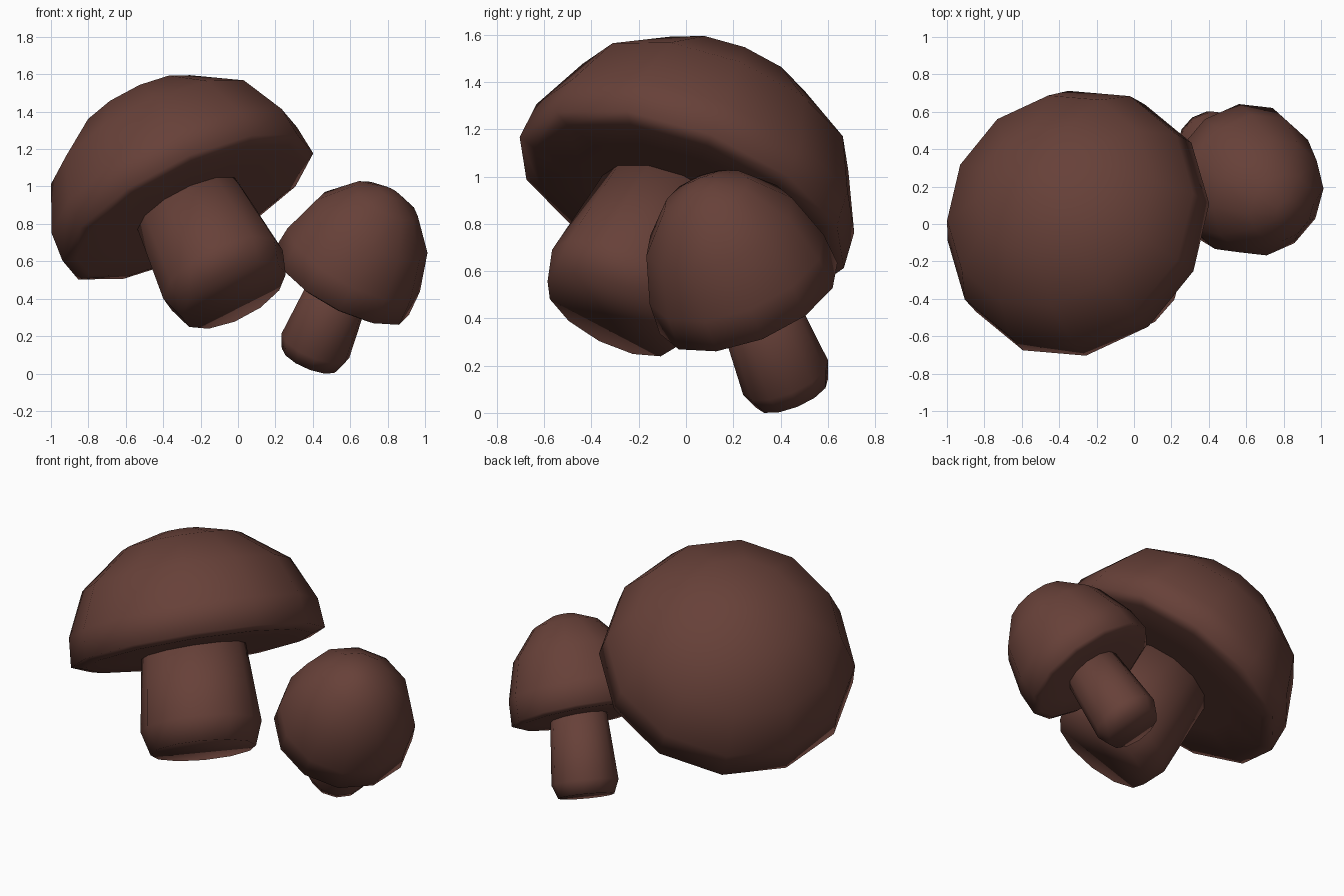
import bpy, bmesh
from math import cos, sin, tau, radians
from mathutils import Vector, Matrix

if "Cube" in bpy.data.objects:
    bpy.data.objects.remove(bpy.data.objects["Cube"])

brown = bpy.data.materials.new("mushroom_brown")
brown.diffuse_color = (0.135, 0.052, 0.04, 1)
brown.use_nodes = True
brown.node_tree.nodes["Principled BSDF"].inputs["Base Color"].default_value = brown.diffuse_color

SIDES = 12
# dome outline from underside over the rim to the crown: (share of radius, share of height)
DOME = [(0.6, -0.03), (0.9, -0.03), (1.0, 0.0), (0.98, 0.25), (0.82, 0.62), (0.47, 0.9), (0.16, 0.99)]


def tilted_frame(origin, axis):
    """Local z along the axis, local x pointing up the slope."""
    a = Vector(axis).normalized()
    e1 = (Vector((0, 0, 1)) - a * a.z).normalized()
    e2 = a.cross(e1)
    return Matrix.Translation(origin) @ Matrix((e1, e2, a)).transposed().to_4x4()


def lathe(name, profile, frame, roll, crown=None):
    """Turn an upward (radius, height) profile into a closed solid."""
    bm = bmesh.new()
    rings = []
    for r, h in profile:
        rings.append([bm.verts.new((r * cos(roll + tau * i / SIDES),
                                    r * sin(roll + tau * i / SIDES), h)) for i in range(SIDES)])
    for lo, hi in zip(rings, rings[1:]):
        for i in range(SIDES):
            j = (i + 1) % SIDES
            bm.faces.new((lo[i], lo[j], hi[j], hi[i]))
    bm.faces.new(rings[0][::-1])
    if crown is None:
        bm.faces.new(rings[-1])
    else:
        tip = bm.verts.new((0, 0, crown))
        for i in range(SIDES):
            bm.faces.new((rings[-1][i], rings[-1][(i + 1) % SIDES], tip))
    for f in bm.faces:
        f.smooth = True
    mesh = bpy.data.meshes.new(name)
    bm.to_mesh(mesh)
    bm.free()
    mesh.materials.append(brown)
    obj = bpy.data.objects.new(name, mesh)
    obj.matrix_world = frame
    bpy.context.collection.objects.link(obj)


def mushroom(name, centre, axis, radius, height, roll, foot, foot_axis, foot_roll, stem):
    # domed cap with nearly flat underside
    lathe(name + "_cap", [(r * radius, h * height) for r, h in DOME],
          tilted_frame(centre, axis), roll, height)
    # flared stem with a chamfered foot
    lathe(name + "_stem", stem, tilted_frame(foot, foot_axis), foot_roll)


mushroom("large", (-0.268, -0.018, 0.89), (-0.425, 0.335, 0.845), 0.74, 0.69, radians(14),
         (-0.023, -0.315, 0.417), (-0.41, 0.425, 0.81), radians(21),
         [(0.305, 0), (0.35, 0.14), (0.3, 0.62)])
mushroom("small", (0.552, 0.265, 0.485), (0.45, -0.34, 0.825), 0.405, 0.59, radians(11),
         (0.385, 0.45, 0.08), (0.18, -0.175, 0.43), radians(18),
         [(0.162, 0), (0.194, 0.08), (0.158, 0.55)])
